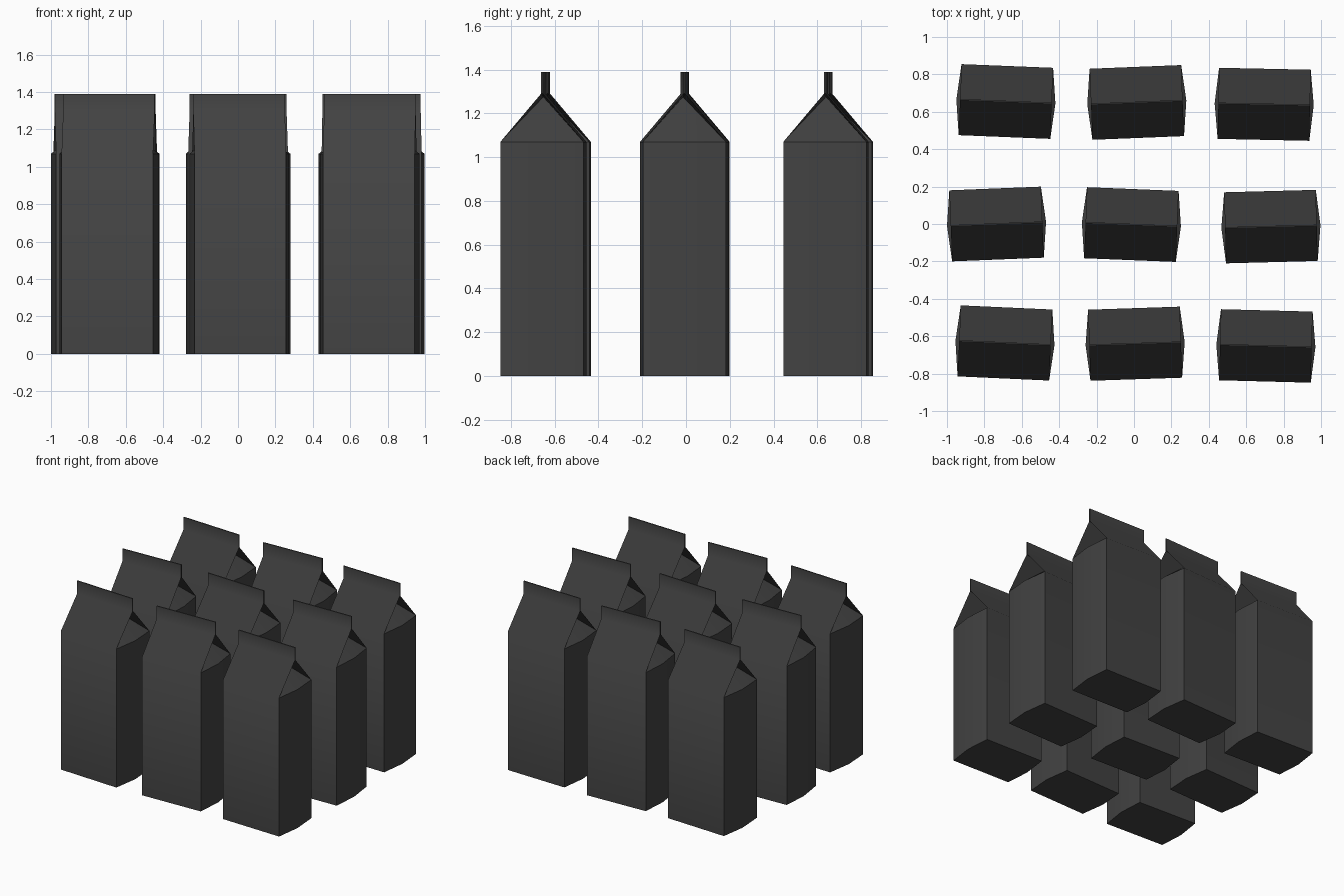
import bpy, bmesh, math

if "Cube" in bpy.data.objects:
    bpy.data.objects.remove(bpy.data.objects["Cube"], do_unlink=True)

# Carton dimensions
HALF_W, HALF_D = 0.245, 0.19
BULGE = 0.02
BODY_H, RIDGE_H, TOP_H = 1.07, 1.29, 1.39
FIN = 0.004      # half thickness of the sealed fin
FOLD = 0.23      # how far the side gussets tuck in

mat = bpy.data.materials.new("charcoal card")
mat.use_nodes = True
colour = (0.055, 0.055, 0.055, 1)
mat.diffuse_color = colour
bsdf = mat.node_tree.nodes["Principled BSDF"]
bsdf.inputs["Base Color"].default_value = colour
bsdf.inputs["Roughness"].default_value = 0.8


def carton_mesh():
    bm = bmesh.new()
    ends = []
    # Points of each end: front and back corners, bulged middle, gusset, fin
    for s in (-1, 1):
        x, mid = s * HALF_W, s * (HALF_W + BULGE)
        e = {"fold": bm.verts.new((s * (HALF_W - FOLD), 0, RIDGE_H - 0.015))}
        for level, z in (("base", 0), ("eave", BODY_H)):
            e[level, 0] = bm.verts.new((mid, 0, z))
            for t in (-1, 1):
                e[level, t] = bm.verts.new((x, t * HALF_D, z))
        for level, z in (("ridge", RIDGE_H), ("top", TOP_H)):
            for t in (-1, 1):
                e[level, t] = bm.verts.new((x, t * FIN, z))
        ends.append(e)
    a, b = ends

    # Wide panels: wall, roof slope and fin side
    for t in (-1, 1):
        for lo, hi in (("base", "eave"), ("eave", "ridge"), ("ridge", "top")):
            bm.faces.new((a[lo, t], b[lo, t], b[hi, t], a[hi, t]))
    # Narrow sides with tucked-in gussets
    for e in ends:
        for t in (-1, 1):
            bm.faces.new((e["base", t], e["base", 0], e["eave", 0], e["eave", t]))
            bm.faces.new((e["eave", t], e["eave", 0], e["fold"]))
            bm.faces.new((e["eave", t], e["fold"], e["ridge", t]))
        bm.faces.new((e["ridge", -1], e["fold"], e["ridge", 1]))
        bm.faces.new((e["ridge", -1], e["ridge", 1], e["top", 1], e["top", -1]))
    # Fin top and carton bottom
    bm.faces.new((a["top", -1], b["top", -1], b["top", 1], a["top", 1]))
    bm.faces.new([a["base", t] for t in (-1, 0, 1)] + [b["base", t] for t in (1, 0, -1)])

    bmesh.ops.recalc_face_normals(bm, faces=bm.faces)
    mesh = bpy.data.meshes.new("carton")
    bm.to_mesh(mesh)
    bm.free()
    mesh.materials.append(mat)
    return mesh


# Three rows of three, each slightly turned: x, y, degrees
PLACES = {
    "back_right": (-0.685, 0.655, -2.3), "back_middle": (0.015, 0.65, 2.3),
    "back_left": (0.696, 0.64, -1.2),
    "middle_right": (-0.735, 0.0, 2.3), "centre": (-0.014, -0.003, -2.3),
    "middle_left": (0.732, -0.014, 1.5),
    "front_right": (-0.69, -0.636, -2.6), "front_middle": (0.006, -0.64, 1.9),
    "front_left": (0.705, -0.652, -1.5),
}
mesh = carton_mesh()
for name, (x, y, turn) in PLACES.items():
    ob = bpy.data.objects.new("carton_" + name, mesh)
    ob.location = (x, y, 0)
    ob.rotation_euler.z = math.radians(turn)
    bpy.context.collection.objects.link(ob)

# Soft crease between wall and roof, crisp edges elsewhere
bpy.ops.object.select_all(action="DESELECT")
ob.select_set(True)
bpy.context.view_layer.objects.active = ob
bpy.ops.object.shade_smooth_by_angle(angle=math.radians(43))
